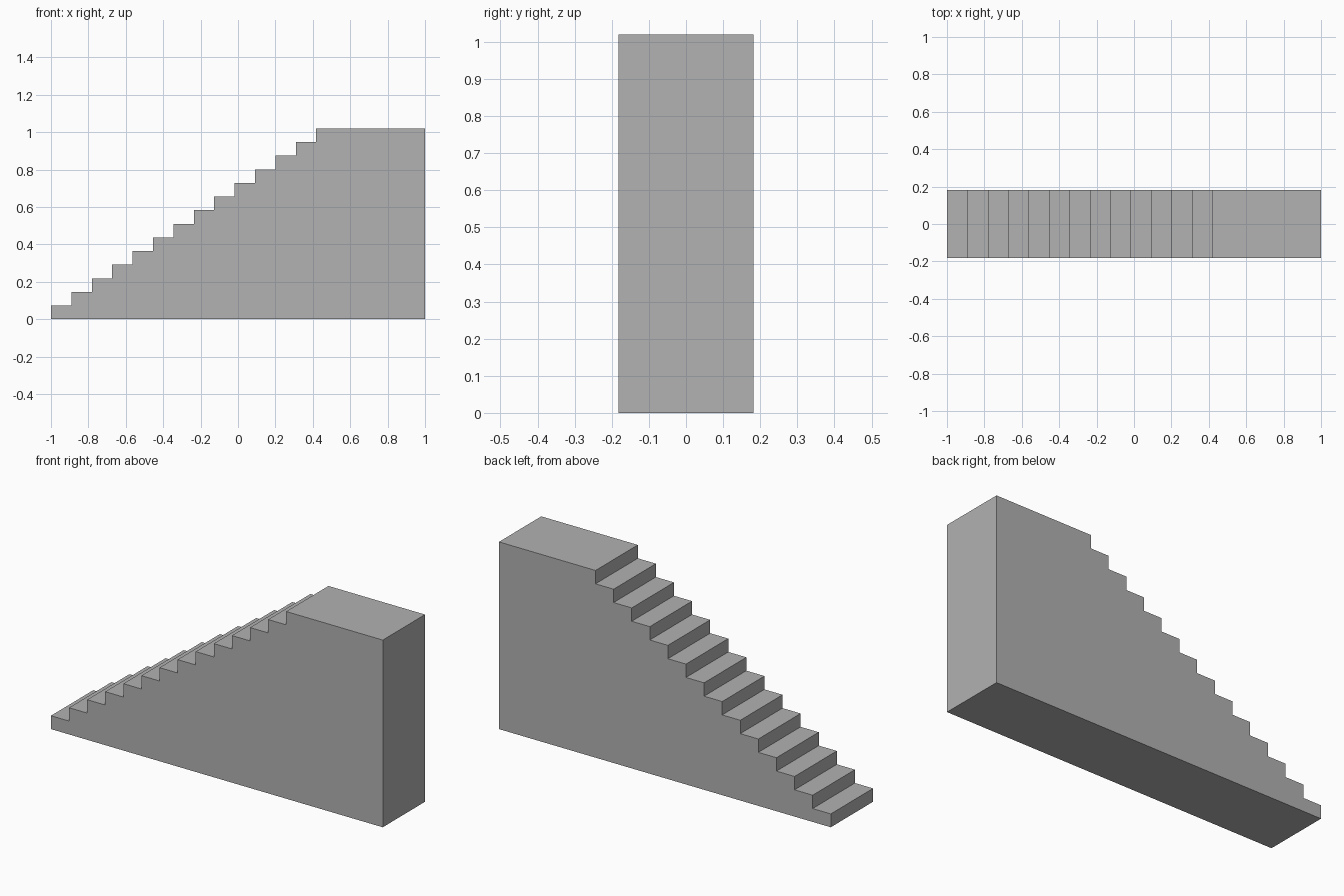
import bpy
import bmesh

cube = bpy.data.objects.get("Cube")
if cube:
    bpy.data.objects.remove(cube, do_unlink=True)

STEPS = 13
START, LANDING, END = -1.0, 0.418, 1.0
HEIGHT, HALF_WIDTH = 1.02, 0.182
RUN = (LANDING - START) / STEPS
RISE = HEIGHT / (STEPS + 1)

# Plain grey
grey = bpy.data.materials.new("plain_grey")
grey.use_nodes = True
colour = (0.445, 0.445, 0.445, 1)
grey.diffuse_color = colour
grey.node_tree.nodes["Principled BSDF"].inputs["Base Color"].default_value = colour

# Side profile: base, landing, then the steps down to the start
profile = [(START, 0), (END, 0), (END, HEIGHT)]
for i in range(STEPS, 0, -1):
    x = START + i * RUN
    profile += [(x, (i + 1) * RISE), (x, i * RISE)]
profile.append((START, RISE))

# Solid staircase extruded across its width
bm = bmesh.new()
side = bm.faces.new([bm.verts.new((x, -HALF_WIDTH, z)) for x, z in profile])
extruded = bmesh.ops.extrude_face_region(bm, geom=[side], use_keep_orig=True)
moved = [v for v in extruded["geom"] if isinstance(v, bmesh.types.BMVert)]
bmesh.ops.translate(bm, verts=moved, vec=(0, 2 * HALF_WIDTH, 0))
bmesh.ops.recalc_face_normals(bm, faces=bm.faces)

mesh = bpy.data.meshes.new("staircase")
bm.to_mesh(mesh)
bm.free()
mesh.materials.append(grey)
bpy.context.collection.objects.link(bpy.data.objects.new("staircase", mesh))
